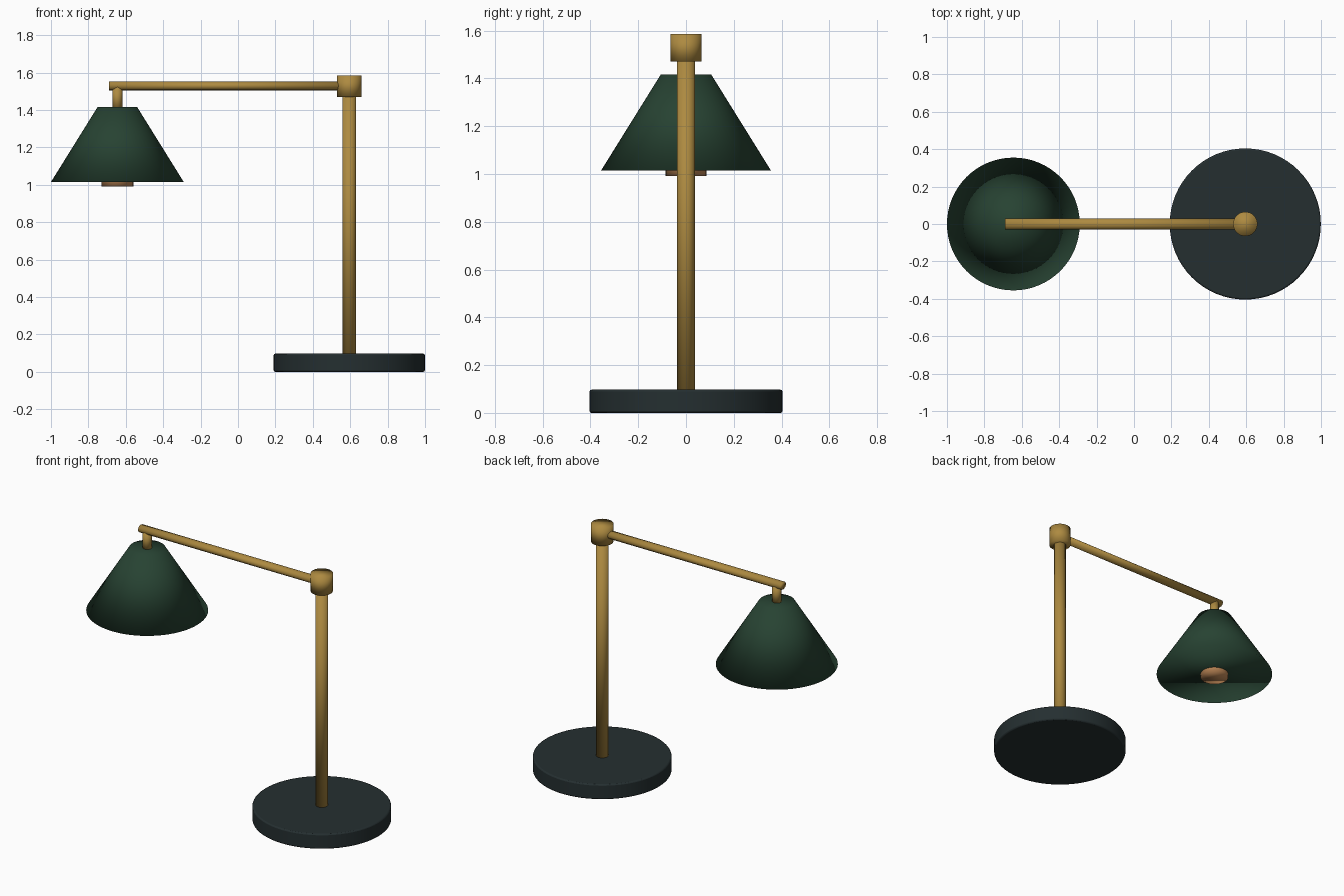
import bpy, math

if "Cube" in bpy.data.objects:
    bpy.data.objects.remove(bpy.data.objects["Cube"])

def mat(name, rgb):
    m = bpy.data.materials.new(name)
    m.diffuse_color = (*rgb, 1)
    m.use_nodes = True
    m.node_tree.nodes["Principled BSDF"].inputs["Base Color"].default_value = m.diffuse_color
    return m

brass = mat("brass", (0.42, 0.255, 0.052))
green = mat("dark_green", (0.02, 0.055, 0.032))
slate = mat("dark_slate", (0.018, 0.028, 0.030))
copper = mat("copper", (0.55, 0.26, 0.10))

def frustum(name, m, x, z0, z1, r0, r1, sides=48, bevel=0.0):
    """Upright round part with its axis at x, from z0 to z1."""
    bpy.ops.mesh.primitive_cone_add(vertices=sides, radius1=r0, radius2=r1,
                                    depth=z1 - z0, location=(x, 0, (z0 + z1) / 2))
    o = bpy.context.object
    o.name = name
    o.data.materials.append(m)
    if bevel:
        b = o.modifiers.new("soft_edge", 'BEVEL')
        b.width, b.segments, b.limit_method = bevel, 2, 'ANGLE'
        bpy.ops.object.shade_smooth_by_angle(angle=math.radians(50))
    else:
        bpy.ops.object.shade_smooth()
    return o

POLE_X, SHADE_X = 0.595, -0.645

# Base, pole and hub
frustum("base", slate, POLE_X, 0, 0.097, 0.404, 0.404, 64, 0.008)
frustum("pole", brass, POLE_X, 0.09, 1.50, 0.037, 0.037, 32)
frustum("hub", brass, POLE_X, 1.47, 1.585, 0.065, 0.065, 32)

# Horizontal arm, slightly wider than tall
arm = frustum("arm", brass, 0, -0.64, 0.64, 0.027, 0.027, 12)
arm.rotation_euler = (0, math.pi / 2, 0)
arm.scale = (0.024 / 0.027, 0.029 / 0.027, 1)
arm.location = (-0.05, 0, 1.529)

# Stem, closed shade and bulb
frustum("stem", brass, SHADE_X, 1.40, 1.525, 0.027, 0.027, 24)
frustum("shade", green, SHADE_X, 1.015, 1.417, 0.355, 0.105, 64)
frustum("bulb", copper, SHADE_X, 0.992, 1.08, 0.085, 0.085, 32)
